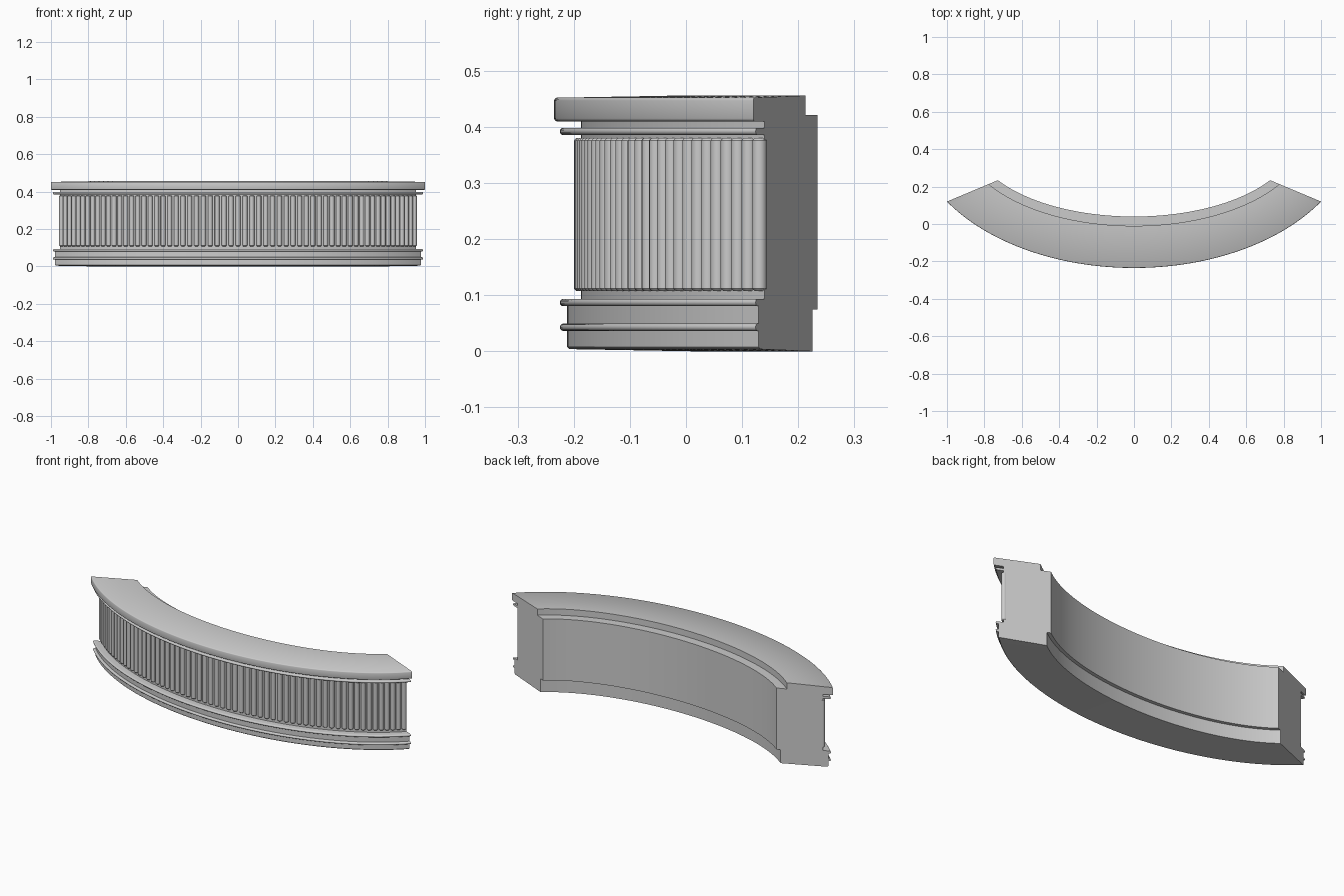
import bpy, bmesh, math
from mathutils import Vector

if "Cube" in bpy.data.objects:
    bpy.data.objects.remove(bpy.data.objects["Cube"])

THETA = math.radians(57.5)   # half angle of the elliptical arc
SEGMENTS = 72


def plan(d, t):
    """Plan position at depth d behind the counter front, t from -1 to 1 along the arc."""
    end_x, end_y, mid_y = 1.0 - 0.99 * d, 0.12 + 0.415 * d, -0.235 + d
    x = end_x * math.sin(t * THETA) / math.sin(THETA)
    y = mid_y + (end_y - mid_y) * (1 - math.cos(t * THETA)) / (1 - math.cos(THETA))
    return Vector((x, y, 0))


def finish(name, bm):
    bmesh.ops.recalc_face_normals(bm, faces=bm.faces[:])
    mesh = bpy.data.meshes.new(name)
    bm.to_mesh(mesh)
    bm.free()
    obj = bpy.data.objects.new(name, mesh)
    bpy.context.collection.objects.link(obj)
    bpy.ops.object.select_all(action='DESELECT')
    obj.select_set(True)
    bpy.context.view_layer.objects.active = obj
    bpy.ops.object.shade_smooth_by_angle(angle=math.radians(40))
    return obj


def loft(bm, rings):
    """Join closed loops of points into a capped solid."""
    loops = [[bm.verts.new(p) for p in ring] for ring in rings]
    n = len(loops[0])
    for a, b in zip(loops, loops[1:]):
        for i in range(n):
            j = (i + 1) % n
            bm.faces.new((a[i], a[j], b[j], b[i]))
    bm.faces.new(loops[0][::-1])
    bm.faces.new(loops[-1])


def sweep(name, profile):
    """Sweep a (depth, height) profile along the arc."""
    bm = bmesh.new()
    rings = []
    for k in range(SEGMENTS + 1):
        t = 2 * k / SEGMENTS - 1
        rings.append([plan(d, t) + Vector((0, 0, z)) for d, z in profile])
    loft(bm, rings)
    return finish(name, bm)


# Countertop with eased front edge and slightly raised back
sweep("countertop", [(0.225, 0.409), (0.004, 0.410), (0.001, 0.412), (0, 0.415),
                     (0, 0.447), (0.001, 0.450), (0.004, 0.452), (0.225, 0.456)])

# Main body behind the reeding
sweep("counter_body", [(0.048, 0.07), (0.048, 0.415), (0.22, 0.421),
                       (0.275, 0.421), (0.275, 0.075), (0.22, 0.075)])

# Plinth, set back a little at the rear
sweep("base_plinth", [(0.255, 0.0), (0.027, 0.004), (0.023, 0.008),
                      (0.023, 0.082), (0.06, 0.082), (0.06, 0.075), (0.255, 0.075)])

# Rounded trim bands
for name, z in (("lower_trim", 0.043), ("middle_trim", 0.087), ("upper_trim", 0.392)):
    r = 0.0065
    nose = [(0.0165 - r * math.cos(a), z + r * math.sin(a))
            for a in (math.radians(-90 + 22.5 * i) for i in range(9))]
    sweep(name, nose + [(0.06, z + r), (0.06, z - r)])

# Vertical reeds along the front
COUNT = 61
bm = bmesh.new()
for k in range(COUNT):
    t = (2 * k / (COUNT - 1) - 1) * 0.985
    centre = plan(0.048, t)
    tangent = plan(0.048, t + 0.01) - plan(0.048, t - 0.01)
    tangent.normalize()
    normal = Vector((tangent.y, -tangent.x, 0))
    rings = []
    for z, s in ((0.108, 0.7), (0.112, 1), (0.376, 1), (0.380, 0.7)):
        rings.append([centre + tangent * (0.013 * s * math.cos(a)) + normal * (0.013 * s * math.sin(a))
                      + Vector((0, 0, z)) for a in (math.tau * i / 12 for i in range(12))])
    loft(bm, rings)
finish("front_reeds", bm)
